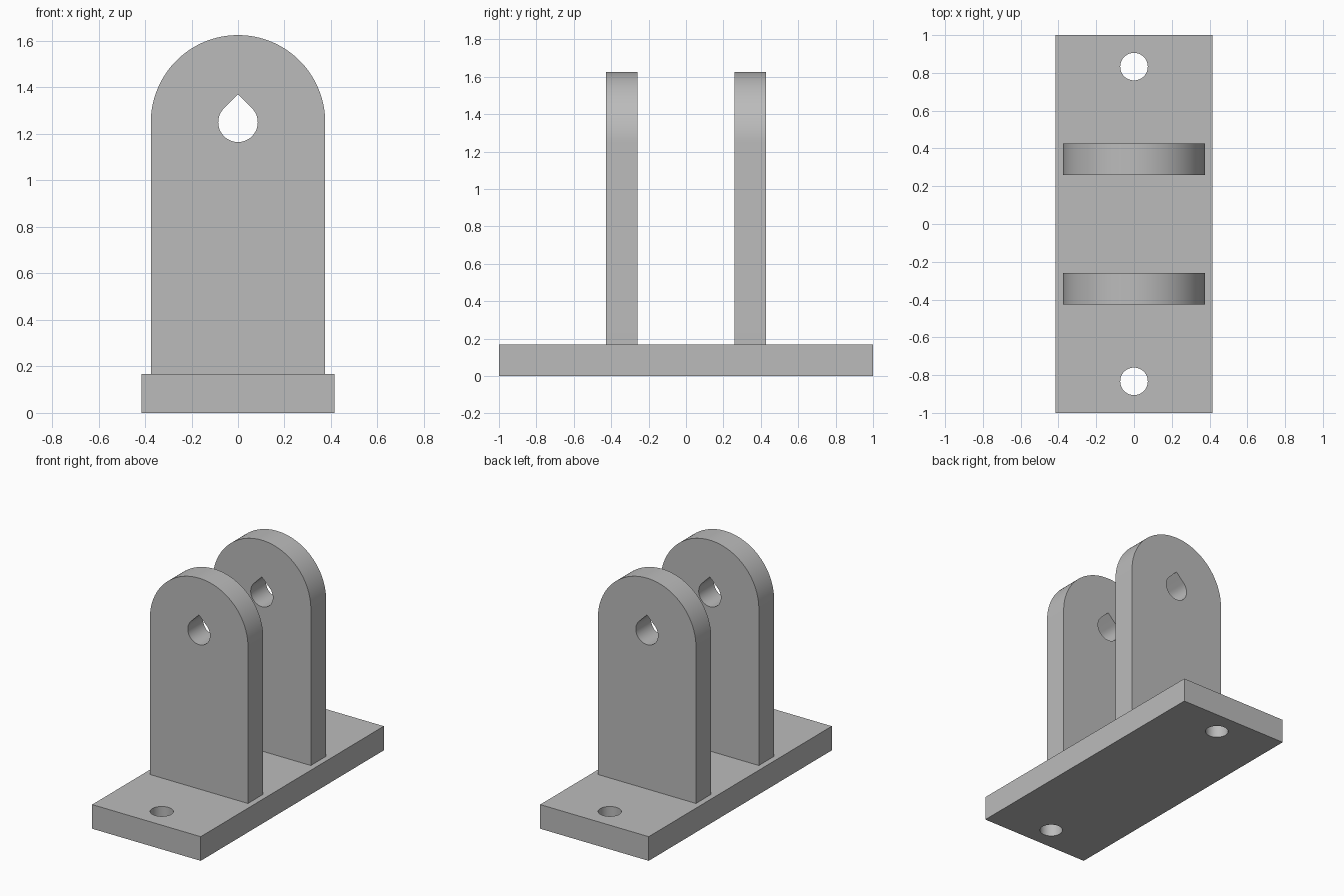
import bpy, bmesh
from math import sin, cos, pi, radians
from mathutils import Matrix, Vector

cube = bpy.data.objects.get("Cube")
if cube:
    bpy.data.objects.remove(cube, do_unlink=True)

grey = bpy.data.materials.new("plain grey")
grey.use_nodes = True
colour = (0.5, 0.5, 0.5, 1)
grey.diffuse_color = colour
grey.node_tree.nodes["Principled BSDF"].inputs["Base Color"].default_value = colour


def arc(cx, cy, r, start, end, steps):
    """Points along an arc, angles in degrees, both ends included."""
    angles = [radians(start + (end - start) * i / steps) for i in range(steps + 1)]
    return [(cx + r * cos(a), cy + r * sin(a)) for a in angles]


def extruded_part(name, loops, depth, matrix):
    """Fill an outline with holes, then extrude it along local z."""
    bm = bmesh.new()
    edges = []
    for loop in loops:
        verts = [bm.verts.new((x, y, 0)) for x, y in loop]
        edges += [bm.edges.new((v, verts[i - 1])) for i, v in enumerate(verts)]
    bmesh.ops.triangle_fill(bm, edges=edges, use_beauty=True, use_dissolve=False)
    extrusion = bmesh.ops.extrude_face_region(bm, geom=bm.faces[:], use_keep_orig=True)
    top = [g for g in extrusion["geom"] if isinstance(g, bmesh.types.BMVert)]
    bmesh.ops.translate(bm, verts=top, vec=Vector((0, 0, depth)))
    bmesh.ops.transform(bm, matrix=matrix, verts=bm.verts[:])
    bmesh.ops.recalc_face_normals(bm, faces=bm.faces[:])
    mesh = bpy.data.meshes.new(name)
    bm.to_mesh(mesh)
    bm.free()
    mesh.materials.append(grey)
    obj = bpy.data.objects.new(name, mesh)
    bpy.context.collection.objects.link(obj)
    bpy.ops.object.select_all(action="DESELECT")
    obj.select_set(True)
    bpy.context.view_layer.objects.active = obj
    bpy.ops.object.shade_smooth_by_angle(angle=radians(30))


# Base plate with a screw hole near each end
half_w, thick = 0.415, 0.167
outline = [(-half_w, -1), (half_w, -1), (half_w, 1), (-half_w, 1)]
holes = [arc(0, side * 0.833, 0.073, 0, 360, 48)[:-1] for side in (-1, 1)]
extruded_part("base_plate", [outline] + holes, thick, Matrix())

# Two round-topped lugs with teardrop pin holes
lug_r, pin_z, pin_r = 0.375, 1.25, 0.085
lug = [(-lug_r, thick), (lug_r, thick)] + arc(0, pin_z, lug_r, 0, 180, 64)
teardrop = arc(0, pin_z, pin_r, 135, 405, 48) + [(0, pin_z + pin_r * 2 ** 0.5)]
upright = Matrix.Rotation(pi / 2, 4, "X")
for name, back_y in (("front_lug", -0.26), ("back_lug", 0.427)):
    extruded_part(name, [lug, teardrop], 0.167,
                  Matrix.Translation((0, back_y, 0)) @ upright)
